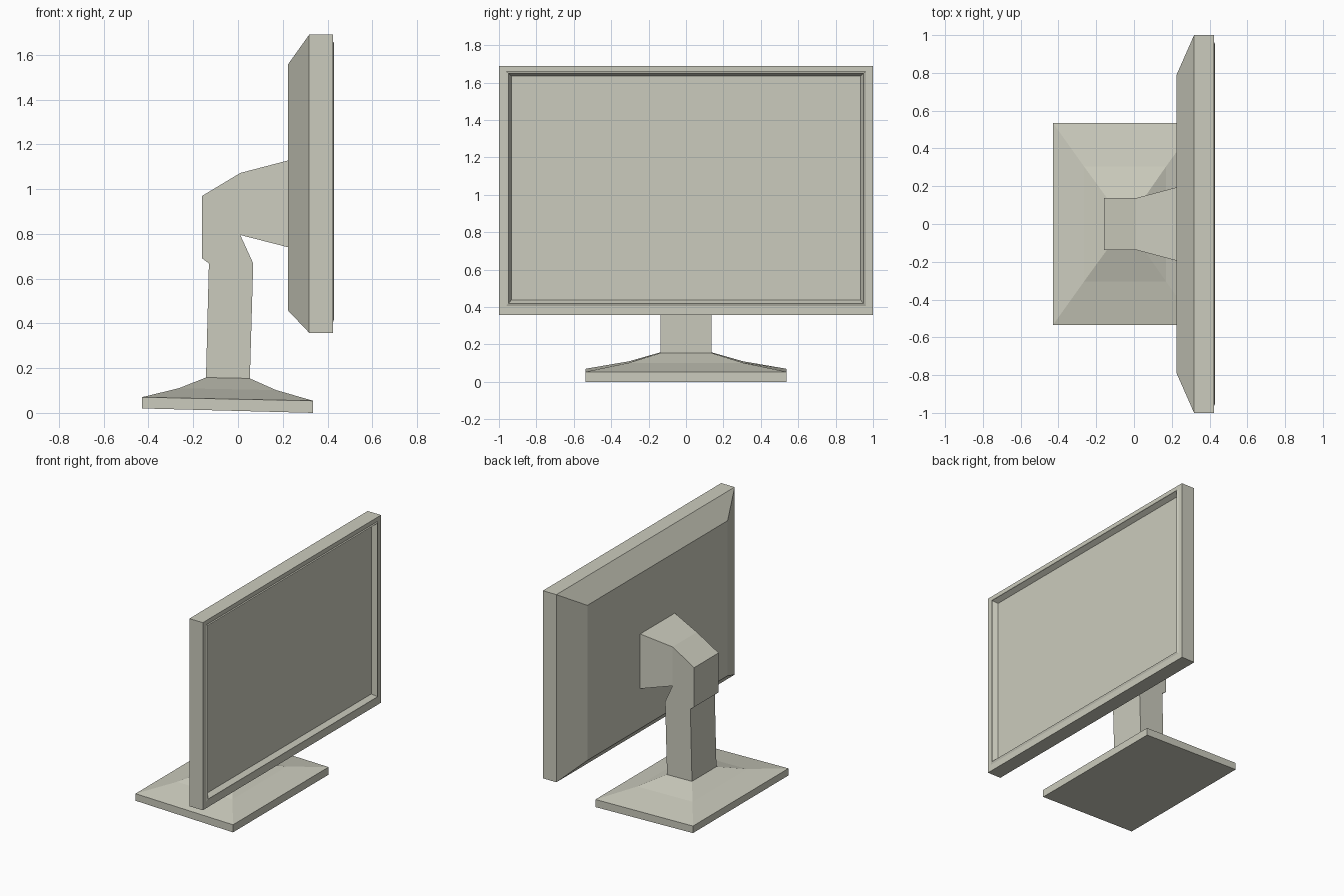
import bpy, bmesh

if "Cube" in bpy.data.objects:
    bpy.data.objects.remove(bpy.data.objects["Cube"])

mat = bpy.data.materials.new("warm_grey_plastic")
mat.diffuse_color = (0.60, 0.60, 0.51, 1)
mat.use_nodes = True
mat.node_tree.nodes["Principled BSDF"].inputs["Base Color"].default_value = mat.diffuse_color


def loft(name, rings, cap_start=False, cap_end=False):
    """Skin four-sided rings; each is (x1, z1, x2, z2, half width in y)."""
    bm = bmesh.new()
    loops = [[bm.verts.new(p) for p in
              ((x1, -h, z1), (x1, h, z1), (x2, h, z2), (x2, -h, z2))]
             for x1, z1, x2, z2, h in rings]
    for a, b in zip(loops, loops[1:]):
        for i in range(4):
            j = (i + 1) % 4
            bm.faces.new((a[i], a[j], b[j], b[i]))
    if cap_start:
        bm.faces.new(loops[0][::-1])
    if cap_end:
        bm.faces.new(loops[-1])
    bmesh.ops.remove_doubles(bm, verts=bm.verts, dist=1e-4)
    bmesh.ops.recalc_face_normals(bm, faces=bm.faces)
    mesh = bpy.data.meshes.new(name)
    bm.to_mesh(mesh)
    bm.free()
    mesh.materials.append(mat)
    ob = bpy.data.objects.new(name, mesh)
    bpy.context.collection.objects.link(ob)
    return ob


# Screen: tapered back, straight casing, thin raised lip, recessed panel
def upright(x, z0, z1, h):
    return (x, z0, x, z1, h)


loft("screen", [
    upright(0.224, 0.457, 1.558, 0.787),
    upright(0.318, 0.358, 1.69, 1.0),
    upright(0.424, 0.358, 1.69, 1.0),
    upright(0.424, 0.405, 1.66, 0.962),
    upright(0.43, 0.42, 1.652, 0.95),
    upright(0.395, 0.438, 1.634, 0.933),
], cap_start=True, cap_end=True)

# Neck: leaning post that bends into a flared arm behind the screen
loft("neck", [
    (-0.143, 0.158, 0.053, 0.154, 0.137),
    (-0.130, 0.668, 0.068, 0.668, 0.137),
    (-0.160, 0.690, 0.058, 0.690, 0.137),
    (-0.160, 0.970, 0.010, 0.795, 0.137),
    (0.010, 1.072, 0.010, 0.795, 0.137),
    (0.224, 1.128, 0.224, 0.740, 0.194),
])

# Base: slightly tilted slab rising in two slopes to the neck
loft("base", [
    (-0.43, 0.020, 0.336, 0.000, 0.536),
    (-0.43, 0.070, 0.336, 0.054, 0.536),
    (-0.265, 0.110, 0.170, 0.102, 0.305),
    (-0.143, 0.158, 0.053, 0.154, 0.137),
], cap_start=True)
